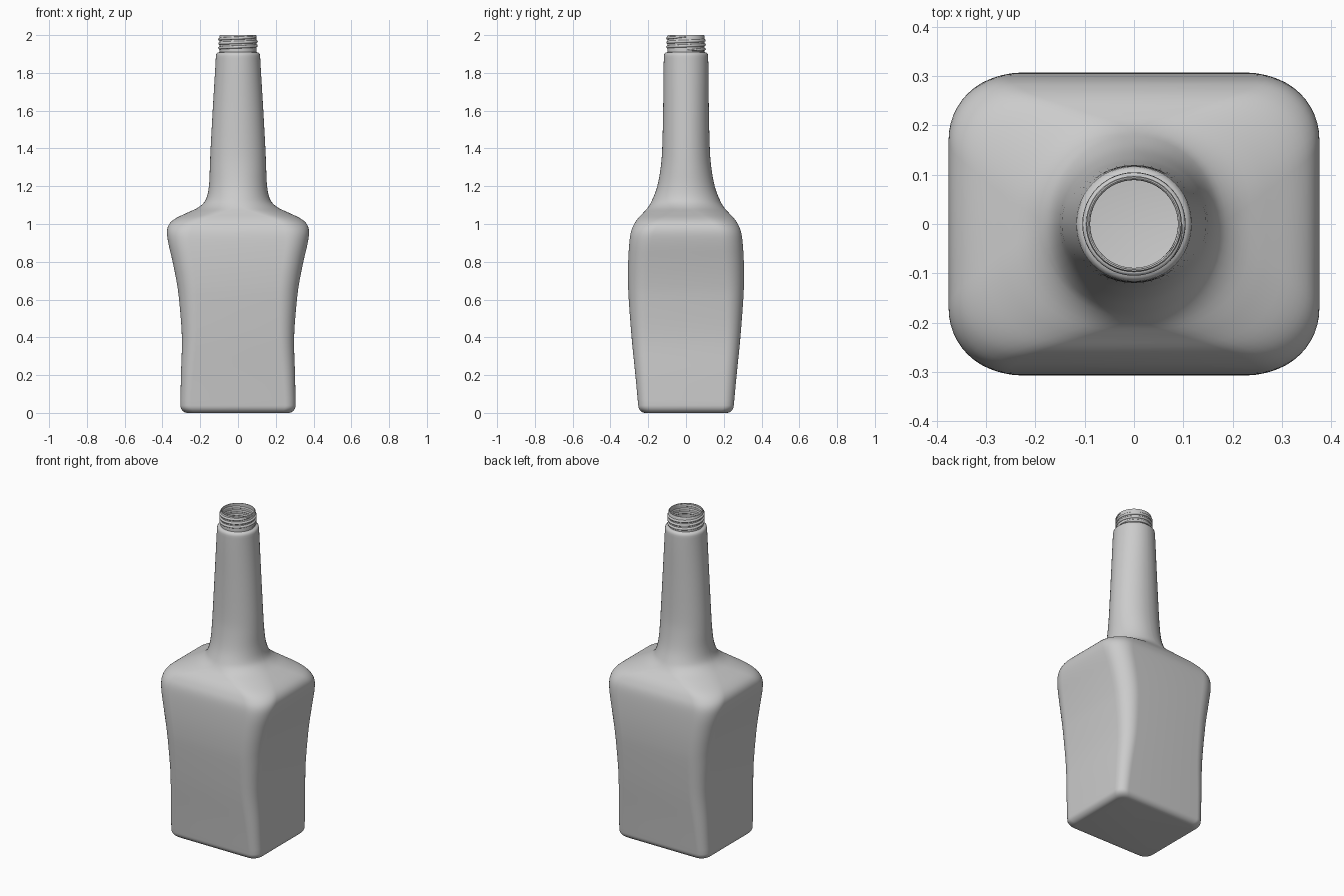
import bpy, bmesh
from math import sin, cos, pi

if "Cube" in bpy.data.objects:
    bpy.data.objects.remove(bpy.data.objects["Cube"], do_unlink=True)

grey = bpy.data.materials.new("plain grey")
grey.use_nodes = True
colour = (0.6, 0.6, 0.6, 1)
grey.diffuse_color = colour
grey.node_tree.nodes["Principled BSDF"].inputs["Base Color"].default_value = colour

CORNER_STEPS = 12
WALL = 0.02


def ring_points(z, hx, hy, roundness):
    """Rounded rectangle that becomes an ellipse as roundness nears one."""
    f = min(roundness, 0.985)
    m = min(hx, hy)
    rx, ry = (m * f + (h - m) * f ** 4 for h in (hx, hy))
    points = []
    for quarter, (sx, sy) in enumerate(((1, 1), (-1, 1), (-1, -1), (1, -1))):
        for i in range(CORNER_STEPS + 1):
            a = (quarter + i / CORNER_STEPS) * pi / 2
            points.append((sx * (hx - rx) + rx * cos(a),
                           sy * (hy - ry) + ry * sin(a), z))
    return points


def smooth_stations(stations, steps=4):
    """Catmull-Rom curve through the stations."""
    result = []
    last = len(stations) - 1
    for i in range(last):
        quad = [stations[max(0, min(last, i + k))] for k in (-1, 0, 1, 2)]
        for s in range(steps):
            t = s / steps
            result.append(tuple(
                b + 0.5 * t * (c - a + t * (2*a - 5*b + 4*c - d + t * (3*(b - c) + d - a)))
                for a, b, c, d in zip(*quad)))
    return result + [stations[-1]]


def finish(obj, angle):
    bpy.ops.object.select_all(action='DESELECT')
    obj.select_set(True)
    bpy.context.view_layer.objects.active = obj
    bpy.ops.object.shade_smooth_by_angle(angle=angle)


def loft(name, sections):
    bm = bmesh.new()
    rings = [[bm.verts.new(p) for p in ring_points(*s)] for s in sections]
    n = len(rings[0])
    for low, high in zip(rings, rings[1:]):
        for i in range(n):
            j = (i + 1) % n
            bm.faces.new((low[i], low[j], high[j], high[i]))
    bm.faces.new(rings[0][::-1])
    bm.faces.new(rings[-1])
    mesh = bpy.data.meshes.new(name)
    bm.to_mesh(mesh)
    bm.free()
    mesh.materials.append(grey)
    obj = bpy.data.objects.new(name, mesh)
    bpy.context.collection.objects.link(obj)
    finish(obj, pi / 4)
    return obj


# Height, half width, half depth, corner roundness of body and neck
stations = [
    (0.04, 0.305, 0.253, 0.22), (0.2, 0.302, 0.268, 0.24),
    (0.4, 0.297, 0.288, 0.27), (0.6, 0.312, 0.303, 0.31),
    (0.7, 0.326, 0.307, 0.33), (0.8, 0.346, 0.306, 0.35),
    (0.9, 0.369, 0.3, 0.38), (0.96, 0.376, 0.291, 0.42),
    (1.0, 0.364, 0.274, 0.48), (1.03, 0.33, 0.254, 0.56),
    (1.06, 0.268, 0.226, 0.72), (1.09, 0.207, 0.2, 0.9),
    (1.13, 0.17, 0.178, 1), (1.2, 0.154, 0.152, 1),
    (1.3, 0.149, 0.134, 1), (1.4, 0.145, 0.126, 1),
    (1.6, 0.134, 0.121, 1), (1.8, 0.122, 0.119, 1),
    (1.89, 0.117, 0.117, 1)]
wall = smooth_stations(stations)

# Rounded base edge
_, bx, by, br = stations[0]
R = 0.038
base = []
for i in range(7):
    a = i / 7 * pi / 2
    inset = R * (1 - sin(a))
    base.append((0.04 - 0.04 * cos(a), bx - inset, by - inset, br))

# Stepped collar, threaded mouth and open lip
mouth = [(1.9, 0.115, 0.115, 1), (1.908, 0.108, 0.108, 1), (1.91, 0.097, 0.097, 1),
         (1.997, 0.097, 0.097, 1), (2.0, 0.095, 0.095, 1),
         (2.0, 0.092, 0.092, 1), (1.9, 0.092, 0.092, 1)]

# Inner wall and floor
inside = [(z, hx - WALL, hy - WALL, f) for z, hx, hy, f in reversed(wall) if z < 1.88]
floor = [(0.02, bx - 0.04, by - 0.04, br)]
loft("bottle_glass", base + wall + mouth + inside + floor)

# Screw thread wound around the mouth
TURNS, PER_TURN = 3, 48
count = TURNS * PER_TURN
curve = bpy.data.curves.new("screw_thread", 'CURVE')
curve.dimensions = '3D'
curve.bevel_depth = 0.008
curve.bevel_resolution = 2
curve.use_fill_caps = True
spline = curve.splines.new('POLY')
spline.points.add(count)
for i, point in enumerate(spline.points):
    a = 2 * pi * i / PER_TURN
    point.co = (0.097 * cos(a), 0.097 * sin(a), 1.92 + 0.07 * i / count, 1)
    point.radius = min(1, 0.2 + min(i, count - i) / 8)
thread = bpy.data.objects.new("screw_thread", curve)
bpy.context.collection.objects.link(thread)
curve.materials.append(grey)
bpy.ops.object.select_all(action='DESELECT')
thread.select_set(True)
bpy.context.view_layer.objects.active = thread
bpy.ops.object.convert(target='MESH')
finish(bpy.context.view_layer.objects.active, pi / 3)
